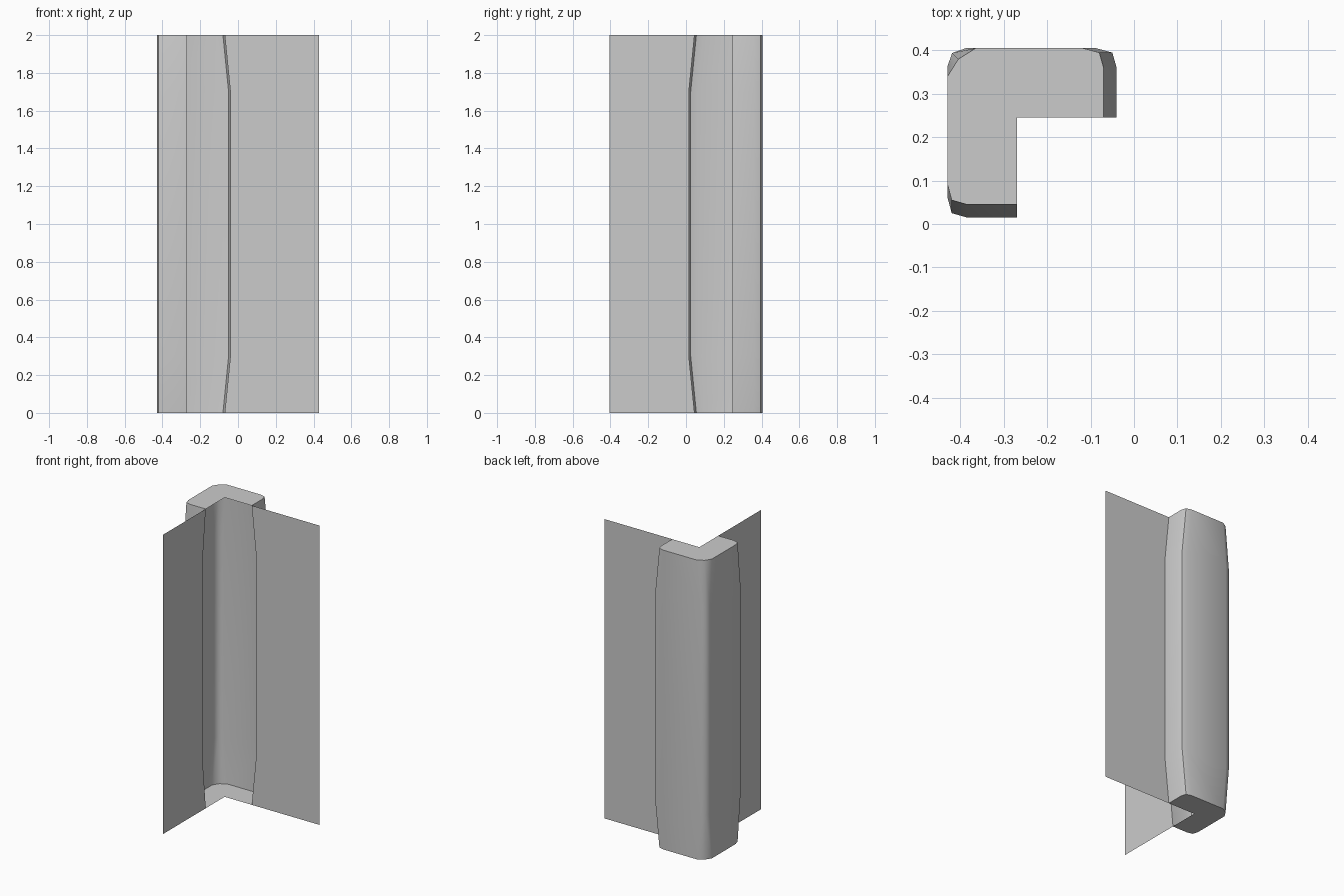
import bpy, bmesh, math

if "Cube" in bpy.data.objects:
    bpy.data.objects.remove(bpy.data.objects["Cube"])

X0, Y0 = -0.43, 0.405      # outer corner of the pillar
THICK = 0.16               # depth of the pillar behind the walls
# (height, arm length, corner cut, corner mid-point inset)
LEVELS = [(0.0, 0.36, 0.065, 0.025), (0.3, 0.39, 0.042, 0.011),
          (1.7, 0.39, 0.042, 0.011), (2.0, 0.36, 0.065, 0.025)]


def make_object(name, bm):
    mesh = bpy.data.meshes.new(name)
    bm.to_mesh(mesh)
    bm.free()
    ob = bpy.data.objects.new(name, mesh)
    bpy.context.collection.objects.link(ob)
    return ob


def outline(arm, cut, mid):
    """Open outer outline, one arm mirrored across the corner diagonal."""
    half = [(arm, THICK), (arm, 0.045), (arm - 0.01, 0.01), (arm - 0.047, 0), (cut, 0)]
    uv = [(v, u) for u, v in half] + [(mid, mid)] + half[::-1]
    return [(X0 + u, Y0 - v) for u, v in uv]


# Corner pillar: lofted outer shell with L-shaped end caps, open on the inside
bm = bmesh.new()
rings = [[bm.verts.new((x, y, z)) for x, y in outline(arm, cut, mid)]
         for z, arm, cut, mid in LEVELS]
for lo, hi in zip(rings, rings[1:]):
    for i in range(len(lo) - 1):
        bm.faces.new((lo[i], hi[i], hi[i + 1], lo[i + 1]))
for ring, z in ((rings[0], 0.0), (rings[-1], 2.0)):
    inner = bm.verts.new((X0 + THICK, Y0 - THICK, z))
    loop = ring + [inner]
    bm.faces.new(loop if z == 0 else loop[::-1])
pillar = make_object("corner_pillar", bm)
bpy.context.view_layer.objects.active = pillar
pillar.select_set(True)
bpy.ops.object.shade_smooth_by_angle(angle=math.radians(50))


# Thin walls running from the pillar edges
def wall(name, point, far, flip):
    bm = bmesh.new()
    near = [bm.verts.new((*point(arm), z)) for z, arm, _, _ in LEVELS]
    end = [bm.verts.new((*point(far), z)) for z in (2.0, 0.0)]
    loop = near + end
    bm.faces.new(loop[::-1] if flip else loop)
    make_object(name, bm)


wall("back_wall", lambda d: (X0 + d, Y0 - THICK), 0.86, False)
wall("side_wall", lambda d: (X0 + THICK, Y0 - d), 0.81, True)
